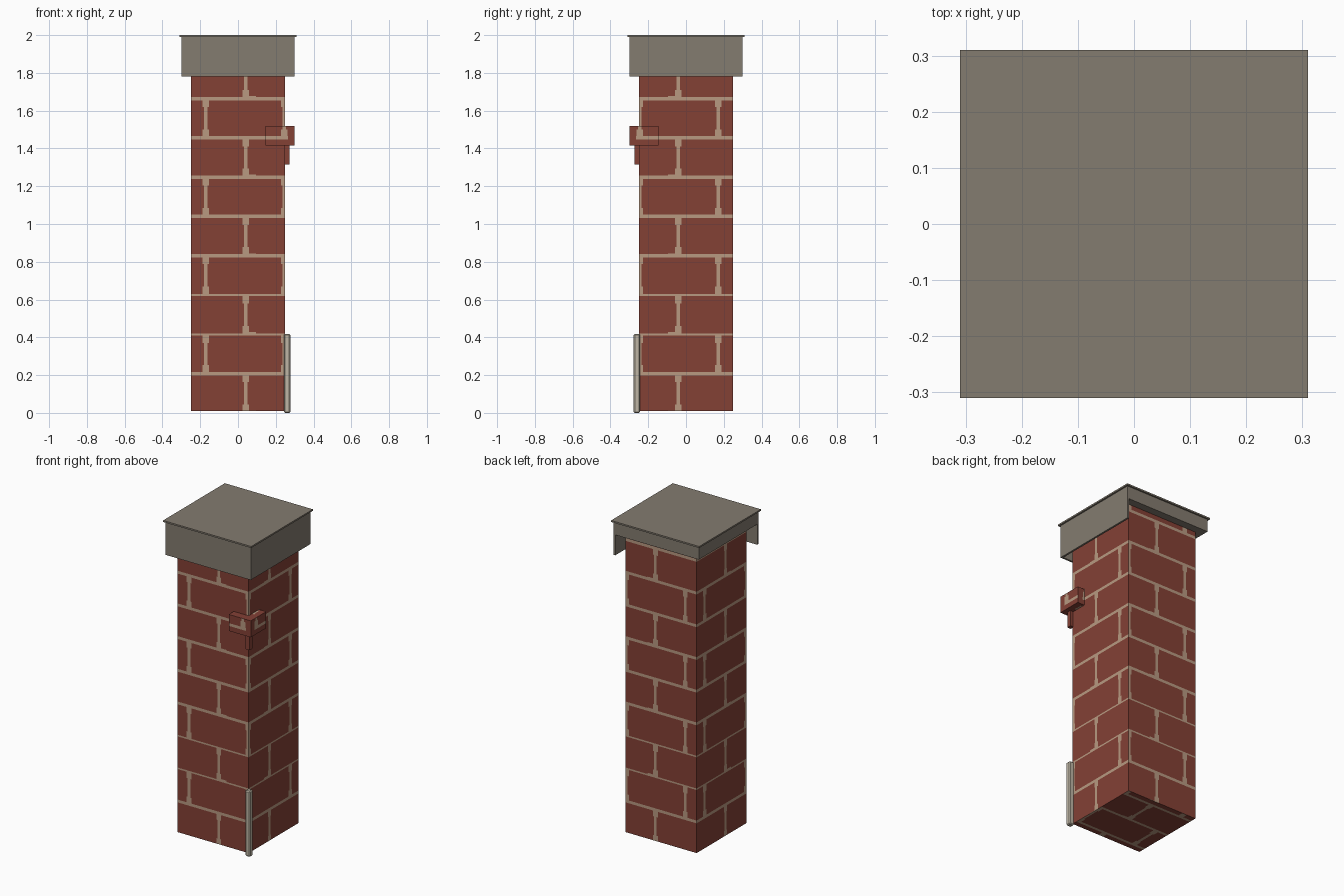
import bpy, bmesh
from mathutils import Vector

cube = bpy.data.objects.get("Cube")
if cube:
    bpy.data.objects.remove(cube, do_unlink=True)


def material(name, rgb):
    m = bpy.data.materials.new(name)
    m.use_nodes = True
    m.diffuse_color = (*rgb, 1)
    m.node_tree.nodes["Principled BSDF"].inputs["Base Color"].default_value = (*rgb, 1)
    return m


BRICK = material("red brick", (0.23, 0.052, 0.036))
MORTAR = material("tan mortar", (0.48, 0.32, 0.22))
STONE = material("grey stone", (0.23, 0.2, 0.16))
PALE = material("pale trim", (0.52, 0.47, 0.38))


def add_box(bm, lo, hi):
    lo, hi = Vector(lo), Vector(hi)
    made = bmesh.ops.create_cube(bm, size=1)["verts"]
    bmesh.ops.scale(bm, vec=hi - lo, verts=made)
    bmesh.ops.translate(bm, vec=(lo + hi) / 2, verts=made)


def add_profile(bm, points, z0, z1):
    face = bm.faces.new([bm.verts.new((x, y, z0)) for x, y in points])
    out = bmesh.ops.extrude_face_region(bm, geom=[face])["geom"]
    top = [v for v in out if isinstance(v, bmesh.types.BMVert)]
    bmesh.ops.translate(bm, vec=(0, 0, z1 - z0), verts=top)
    bmesh.ops.recalc_face_normals(bm, faces=bm.faces)


def finish(bm, name, mats):
    mesh = bpy.data.meshes.new(name)
    bm.to_mesh(mesh)
    bm.free()
    for m in mats:
        mesh.materials.append(m)
    ob = bpy.data.objects.new(name, mesh)
    bpy.context.collection.objects.link(ob)
    return ob


# Brick bond: course height, joint positions on even and odd courses
COURSE = 0.208
JOINTS = ((0.04,), (-0.17, 0.245))
THIN, WIDE, FLARE, END = 0.009, 0.017, 0.055, 0.265
THIN_LINES = (2, 3)


def line_half(k):
    return 0.005 if k in THIN_LINES else THIN


def is_mortar(u, v):
    k = round(v / COURSE)
    gap = abs(v - k * COURSE)
    row = int(v // COURSE)
    if u < END and gap < line_half(k):
        return True
    for j in JOINTS[row % 2]:
        d = abs(u - j)
        if d < (WIDE if gap < 0.045 else THIN):
            return True
        # mortar spreads along the bed where a joint meets it
        if u < END and -0.01 < (u - j) < FLARE and gap < THIN + 0.004 and row % 2 == 0 and v > k * COURSE:
            return True
    return False


def cut(bm, axis, values):
    for value in values:
        co, no = Vector(), Vector()
        co[axis], no[axis] = value, 1
        bmesh.ops.bisect_plane(bm, geom=bm.verts[:] + bm.edges[:] + bm.faces[:],
                               plane_co=co, plane_no=no, dist=1e-5)


def paint_bricks(bm):
    beds = []
    for k in range(-1, 10):
        z = k * COURSE
        beds += [z - line_half(k), z, z + line_half(k), z + THIN + 0.004, z - 0.045, z + 0.045]
    sides = [END]
    for j in JOINTS[0] + JOINTS[1]:
        sides += [j - WIDE, j - THIN, j + THIN, j + WIDE, j + FLARE]
    cut(bm, 2, [b for b in beds if b > 0])
    cut(bm, 0, sides)
    cut(bm, 1, [-s for s in sides])
    # horizontal faces take their courses along y
    cut(bm, 1, [b for b in beds if abs(b) < 0.25])
    for f in bm.faces:
        c, n = f.calc_center_median(), f.normal
        if abs(n.z) > 0.5:
            u, v = c.x, c.y
        else:
            u, v = (c.x if abs(n.y) > 0.5 else -c.y), c.z
        f.material_index = int(is_mortar(u, v))


# Brick column
bm = bmesh.new()
add_box(bm, (-0.25, -0.25, 0.01), (0.25, 0.25, 1.92))
bm.normal_update()
paint_bricks(bm)
finish(bm, "brick_column", [BRICK, MORTAR])

# Brick bracket wrapping the front left corner, and the stub under it
bm = bmesh.new()
add_profile(bm, [(0.145, -0.3), (0.3, -0.3), (0.3, -0.145), (0.249, -0.145),
                 (0.249, -0.249), (0.145, -0.249)], 1.415, 1.52)
bm.normal_update()
paint_bricks(bm)
finish(bm, "corner_bracket", [BRICK, MORTAR])

bm = bmesh.new()
add_box(bm, (0.245, -0.272, 1.315), (0.272, -0.245, 1.42))
finish(bm, "bracket_stub", [BRICK])

# Pale corner guard at the foot
bm = bmesh.new()
add_box(bm, (0.243, -0.277, 0), (0.277, -0.243, 0.418))
guard = finish(bm, "corner_guard", [PALE])
bevel = guard.modifiers.new("soft edges", "BEVEL")
bevel.width = 0.006
bevel.segments = 1

# Stone cap: block, overhanging plate, deep aprons on the front and left
for name, lo, hi in (
    ("cap_block", (-0.3, -0.3, 1.91), (0.3, 0.3, 1.992)),
    ("cap_plate", (-0.31, -0.31, 1.99), (0.31, 0.31, 2.0)),
    ("front_apron", (-0.3, -0.3, 1.78), (0.3, -0.288, 1.915)),
    ("left_apron", (0.288, -0.3, 1.78), (0.3, 0.3, 1.915)),
):
    bm = bmesh.new()
    add_box(bm, lo, hi)
    finish(bm, name, [STONE])
